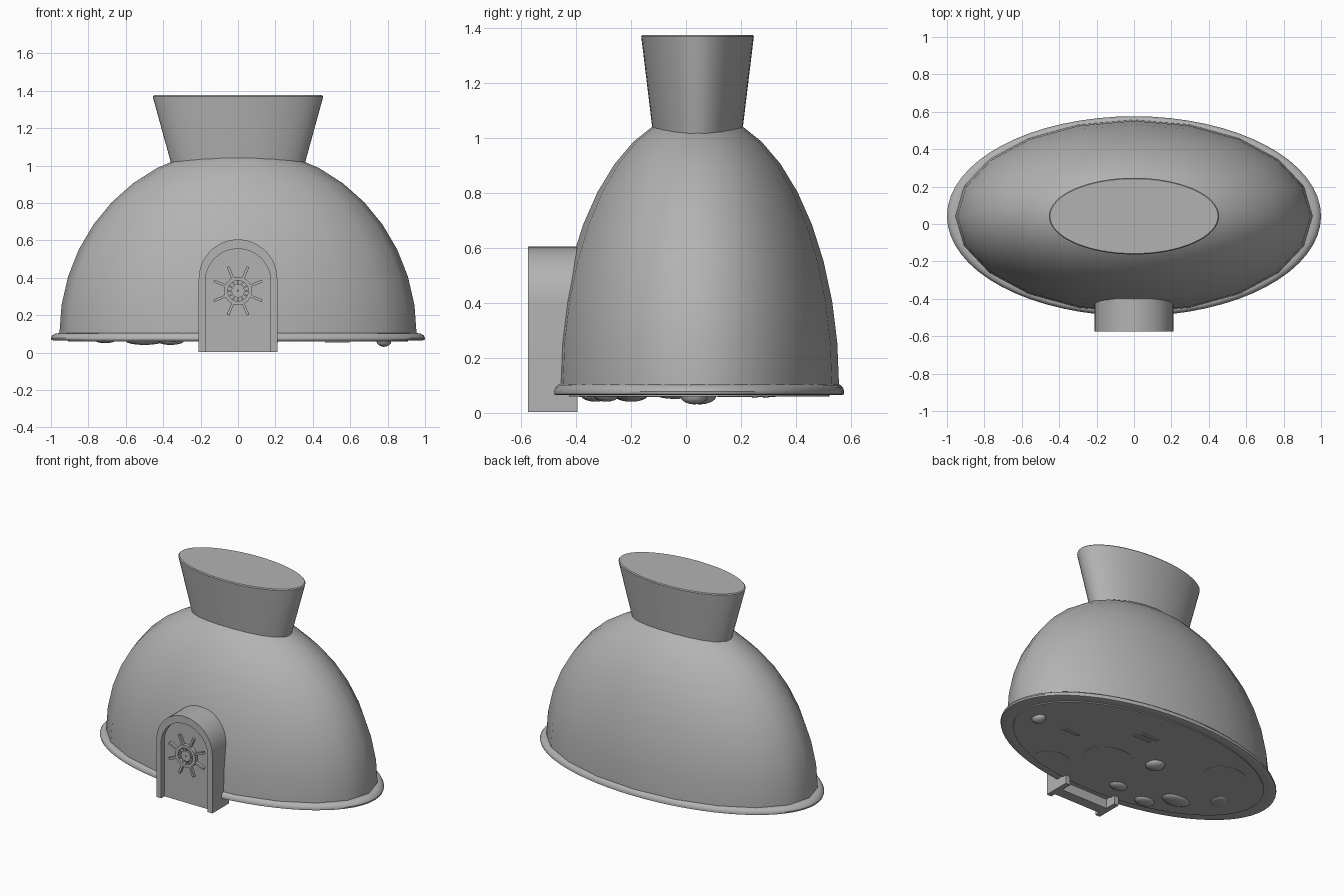
import bpy, bmesh, math
from mathutils import Matrix

if "Cube" in bpy.data.objects:
    bpy.data.objects.remove(bpy.data.objects["Cube"])

CY = 0.042  # the oval body sits slightly behind the door

grey = bpy.data.materials.new("plain grey")
grey.diffuse_color = (0.45, 0.45, 0.45, 1)
grey.use_nodes = True
grey.node_tree.nodes["Principled BSDF"].inputs["Base Color"].default_value = grey.diffuse_color


def finish(name, bm, smooth=True, angle=35):
    bmesh.ops.recalc_face_normals(bm, faces=bm.faces)
    me = bpy.data.meshes.new(name)
    bm.to_mesh(me)
    bm.free()
    ob = bpy.data.objects.new(name, me)
    bpy.context.collection.objects.link(ob)
    me.materials.append(grey)
    if smooth:
        bpy.ops.object.select_all(action='DESELECT')
        ob.select_set(True)
        bpy.context.view_layer.objects.active = ob
        bpy.ops.object.shade_smooth_by_angle(angle=math.radians(angle))
    return ob


def loft(name, rings, n, cx=0, cy=CY, closed=False):
    """Join elliptical rings (rx, ry, z); cap the ends or close the loop."""
    bm = bmesh.new()
    loops = [[bm.verts.new((cx + rx * math.cos(math.tau * i / n),
                            cy + ry * math.sin(math.tau * i / n), z)) for i in range(n)]
             for rx, ry, z in rings]
    pairs = list(zip(loops, loops[1:]))
    if closed:
        pairs.append((loops[-1], loops[0]))
    else:
        bm.faces.new(loops[0])
        bm.faces.new(loops[-1])
    for a, b in pairs:
        for i in range(n):
            j = (i + 1) % n
            bm.faces.new((a[i], a[j], b[j], b[i]))
    return finish(name, bm)


def arch(r, spring, base, n=24):
    """Door outline in x and z, from the left foot over to the right foot."""
    top = [(-r * math.cos(math.pi * i / n), spring + r * math.sin(math.pi * i / n))
           for i in range(n + 1)]
    return [(-r, base)] + top + [(r, base)]


def extrude_faces(bm, faces, depth):
    out = bmesh.ops.extrude_face_region(bm, geom=faces)
    verts = [v for v in out["geom"] if isinstance(v, bmesh.types.BMVert)]
    bmesh.ops.translate(bm, vec=(0, depth, 0), verts=verts)


# Domed body: upper half of an ellipsoid
rings = [(0.955, 0.515, 0.07)]
for k in range(10):
    t = math.radians(9 * k)
    rings.append((0.955 * math.cos(t), 0.515 * math.cos(t), 0.1 + 0.995 * math.sin(t)))
loft("dome", rings, 20)

# Flared neck with a softly bevelled flat top
loft("neck", [(0.338, 0.153, 0.94), (0.454, 0.204, 1.362), (0.455, 0.205, 1.37),
              (0.449, 0.2, 1.376)], 64)

# Rounded rim around the base
loft("base_rim", [(0.93, 0.495, 0.067), (0.985, 0.526, 0.065), (0.998, 0.533, 0.068),
                  (1.0, 0.534, 0.078), (0.992, 0.529, 0.092), (0.975, 0.52, 0.102),
                  (0.955, 0.512, 0.104), (0.925, 0.49, 0.104)], 64, closed=True)

# Floor plate
loft("floor", [(0.94, 0.5, 0.09), (0.94, 0.5, 0.067)], 64)
loft("floor_panel", [(0.91, 0.48, 0.07), (0.91, 0.48, 0.06)], 64)

# Door frame: arched band, open in front, behind and below
bm = bmesh.new()
outer = [bm.verts.new((x, -0.575, z)) for x, z in arch(0.21, 0.395, 0.003)]
inner = [bm.verts.new((x, -0.575, z)) for x, z in arch(0.175, 0.38, 0.003)]
band = [bm.faces.new((outer[i], outer[i + 1], inner[i + 1], inner[i]))
        for i in range(len(outer) - 1)]
extrude_faces(bm, band, 0.18)
finish("door_frame", bm)

# Door panel set back inside the frame
bm = bmesh.new()
panel = bm.faces.new([bm.verts.new((x, -0.54, z)) for x, z in arch(0.178, 0.38, 0.003)])
extrude_faces(bm, [panel], 0.07)
finish("door_panel", bm)


# Wheel handle on the door
def door_ring(name, r0, r1, y0, y1, n=32):
    ob = loft(name, [(r0, r0, y0), (r1, r1, y0), (r1, r1, y1), (r0, r0, y1)], n,
              cy=0, closed=True)
    ob.data.transform(Matrix.Translation((0, 0, 0.33)) @ Matrix.Rotation(math.pi / 2, 4, 'X'))


def door_bars(name, count, start, length, width, phase, y, depth):
    bm = bmesh.new()
    for k in range(count):
        m = (Matrix.Translation((0, y, 0.33))
             @ Matrix.Rotation(math.tau * k / count + phase, 4, 'Y')
             @ Matrix.Translation((start + length / 2, 0, 0))
             @ Matrix.Diagonal((length, depth, width, 1)))
        bmesh.ops.create_cube(bm, size=1, matrix=m)
    finish(name, bm, smooth=False)


door_ring("wheel_ring", 0.055, 0.075, 0.53, 0.565)
door_ring("wheel_hub", 0.004, 0.035, 0.53, 0.56)
door_bars("wheel_teeth", 12, 0.033, 0.024, 0.008, 0, -0.545, 0.022)
door_bars("wheel_spokes", 8, 0.07, 0.07, 0.014, math.pi / 8, -0.548, 0.022)

# Shallow lumps showing through the floor: x, y, half sizes, depth
lumps = [(-0.127, 0.05, 0.06, 0.06, 0.03), (-0.12, -0.29, 0.06, 0.045, 0.02),
         (-0.36, -0.33, 0.07, 0.05, 0.02), (-0.5, -0.2, 0.1, 0.06, 0.02),
         (-0.71, -0.04, 0.05, 0.06, 0.01), (0.78, 0.03, 0.04, 0.05, 0.03)]
for i, (x, y, rx, ry, d) in enumerate(lumps):
    rings = [(rx * math.cos(a), ry * math.cos(a), 0.061 - d * math.sin(a))
             for a in (0, 0.4, 0.8, 1.2, 1.5)]
    loft(f"floor_lump_{i + 1}", rings, 20, x, y)

# Thin flat discs and bars on the floor
for i, (x, y, r) in enumerate([(0.14, -0.07, 0.17), (-0.54, 0.22, 0.14), (0.4, -0.3, 0.12)]):
    loft(f"floor_disc_{i + 1}", [(r, r * 0.75, 0.062), (r, r * 0.75, 0.058)], 32, x, y)
for i, (x, y) in enumerate([(0.53, 0.03), (0.15, 0.25), (0.12, 0.29)]):
    bm = bmesh.new()
    bmesh.ops.create_cube(bm, size=1, matrix=Matrix.Translation((x, y, 0.058))
                          @ Matrix.Diagonal((0.13, 0.02, 0.008, 1)))
    finish(f"floor_bar_{i + 1}", bm, smooth=False)
